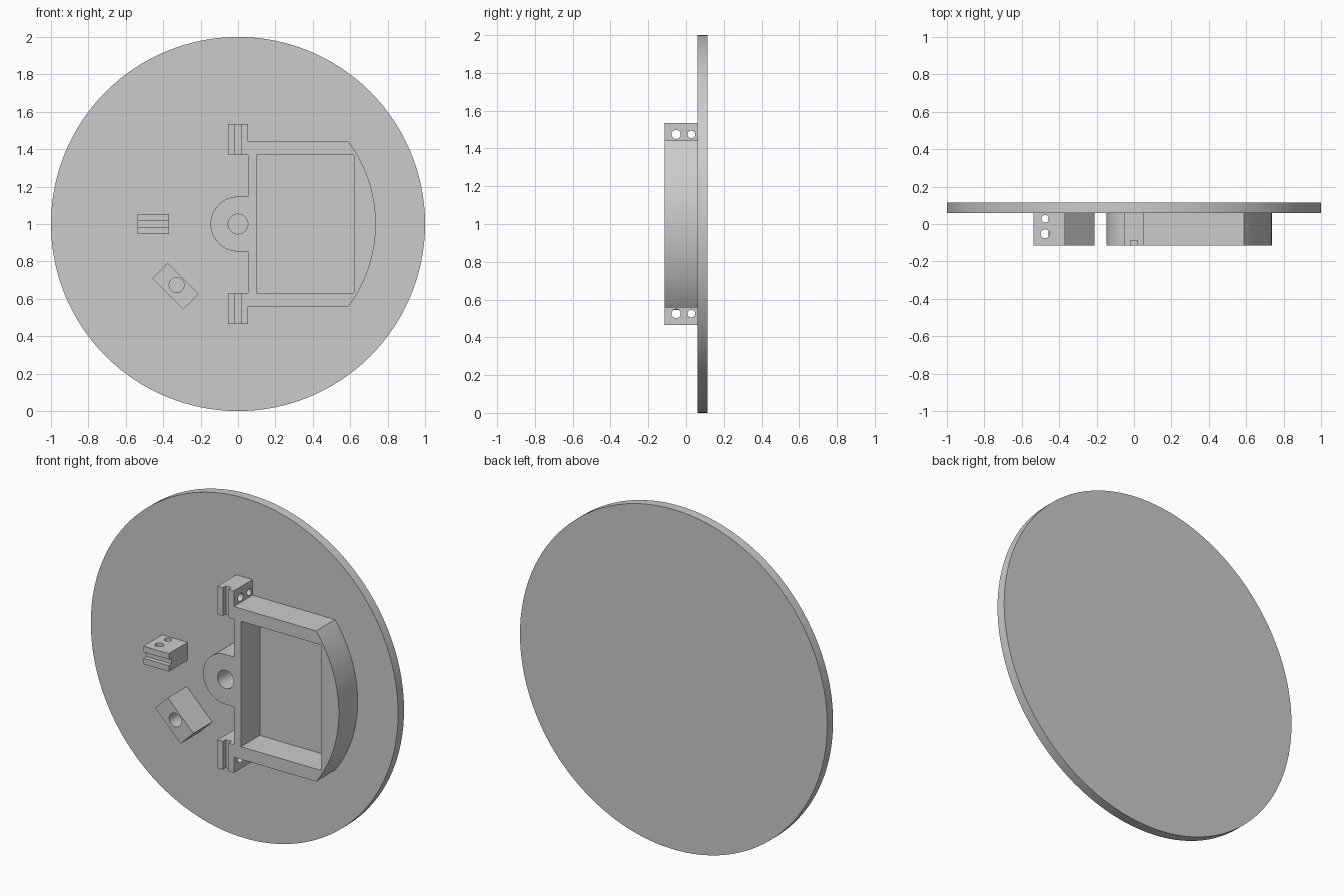
import bpy
import bmesh
from math import sin, cos, asin, pi, radians
from mathutils import Matrix, Vector

cube = bpy.data.objects.get("Cube")
if cube:
    bpy.data.objects.remove(cube, do_unlink=True)

FRONT, FACE, BACK = -0.115, 0.06, 0.115   # part fronts, plate face, plate back
MID = 1.0                                 # height of the plate centre

grey = bpy.data.materials.new("matte grey")
grey.use_nodes = True
grey.diffuse_color = (0.6, 0.6, 0.6, 1)
grey.node_tree.nodes["Principled BSDF"].inputs["Base Color"].default_value = (0.6, 0.6, 0.6, 1)


def arc(radius, start, end, steps):
    angles = [start + (end - start) * i / steps for i in range(steps + 1)]
    return [(radius * cos(a), radius * sin(a)) for a in angles]


def rect(x, z, width, height):
    w, h = width / 2, height / 2
    return [(x - w, z - h), (x + w, z - h), (x + w, z + h), (x - w, z + h)]


def extrude(name, outline, y0, y1):
    """Solid from an outline in the front plane, heights measured from MID."""
    bm = bmesh.new()
    face = bm.faces.new([bm.verts.new((x, y0, MID + z)) for x, z in outline])
    new = bmesh.ops.extrude_face_region(bm, geom=[face])["geom"]
    bmesh.ops.translate(bm, vec=(0, y1 - y0, 0),
                        verts=[v for v in new if isinstance(v, bmesh.types.BMVert)])
    # keep the starting cap if the extrusion dropped it
    bmesh.ops.holes_fill(bm, edges=[e for e in bm.edges if e.is_boundary], sides=0)
    bmesh.ops.recalc_face_normals(bm, faces=bm.faces)
    mesh = bpy.data.meshes.new(name)
    bm.to_mesh(mesh)
    bm.free()
    mesh.materials.append(grey)
    obj = bpy.data.objects.new(name, mesh)
    bpy.context.collection.objects.link(obj)
    return obj


def activate(obj):
    bpy.ops.object.select_all(action="DESELECT")
    obj.select_set(True)
    bpy.context.view_layer.objects.active = obj


def cut(obj, cutter):
    activate(obj)
    mod = obj.modifiers.new("cut", "BOOLEAN")
    mod.operation, mod.solver, mod.object = "DIFFERENCE", "EXACT", cutter
    bpy.ops.object.modifier_apply(modifier=mod.name)
    bpy.data.objects.remove(cutter, do_unlink=True)


def drill(obj, centre, radius, axis):
    """Round hole right through the part along the x, y or z axis."""
    turn = {"x": Matrix.Rotation(pi / 2, 4, "Y"),
            "y": Matrix.Rotation(pi / 2, 4, "X"), "z": Matrix()}[axis]
    bm = bmesh.new()
    bmesh.ops.create_cone(bm, cap_ends=True, segments=32, radius1=radius, radius2=radius,
                          depth=0.5, matrix=Matrix.Translation(centre) @ turn)
    mesh = bpy.data.meshes.new("drill")
    bm.to_mesh(mesh)
    bm.free()
    mesh.materials.append(grey)
    cutter = bpy.data.objects.new("drill", mesh)
    bpy.context.collection.objects.link(cutter)
    cut(obj, cutter)


def clamp(name, x, z, upright):
    """Grooved block with a large and a small cross hole."""
    size = (0.106, 0.166) if upright else (0.166, 0.106)
    groove = (0.036, 0.3) if upright else (0.3, 0.036)
    block = extrude(name, rect(x, z, *size), FRONT, FACE)
    cut(block, extrude("groove", rect(x, z, *groove), FRONT - 0.05, FRONT + 0.027))
    # the holes sit off centre
    off = 0.022
    for y, radius in ((-0.052, 0.024), (0.028, 0.02)):
        if upright:
            drill(block, (x, y, MID + z + (off if z > 0 else -off)), radius, "x")
        else:
            drill(block, (x - off, y, MID + z), radius, "z")
    return block


# Round back plate
plate = extrude("round_plate", arc(1, 0, 2 * pi, 128)[:-1], FACE, BACK)

# Frame with curved outer wall, central boss and rectangular pocket
R, HALF, LEFT, BOSS = 0.737, 0.443, 0.053, 0.147
corner = asin(HALF / R)
outline = (arc(R, -corner, corner, 32) + [(LEFT, HALF), (LEFT, BOSS)]
           + arc(BOSS, pi / 2, 3 * pi / 2, 32) + [(LEFT, -BOSS), (LEFT, -HALF)])
frame = extrude("curved_frame", outline, FRONT, FACE)
cut(frame, extrude("pocket", rect(0.36, 0, 0.52, 0.738), FRONT - 0.1, FACE + 0.1))
drill(frame, (0, 0, MID), 0.053, "y")

# Clamp blocks at both frame ends, and a loose one on the plate
clamps = [clamp("upper_clamp", 0, 0.452, True),
          clamp("lower_clamp", 0, -0.452, True),
          clamp("side_clamp", -0.453, 0, False)]

# Tilted block with a round socket
tilt = Matrix.Rotation(radians(-45), 2)
centre = Vector((-0.334, -0.332))
tilted = [centre + tilt @ Vector(corner_point) for corner_point in rect(0, 0, 0.234, 0.117)]
socket = extrude("tilted_socket_block", tilted, FRONT, FACE)
drill(socket, (-0.328, 0, MID - 0.326), 0.04, "y")

# Smooth round walls, crisp edges
for obj in [plate, frame, socket] + clamps:
    activate(obj)
    bpy.ops.object.shade_smooth_by_angle(angle=radians(30))
